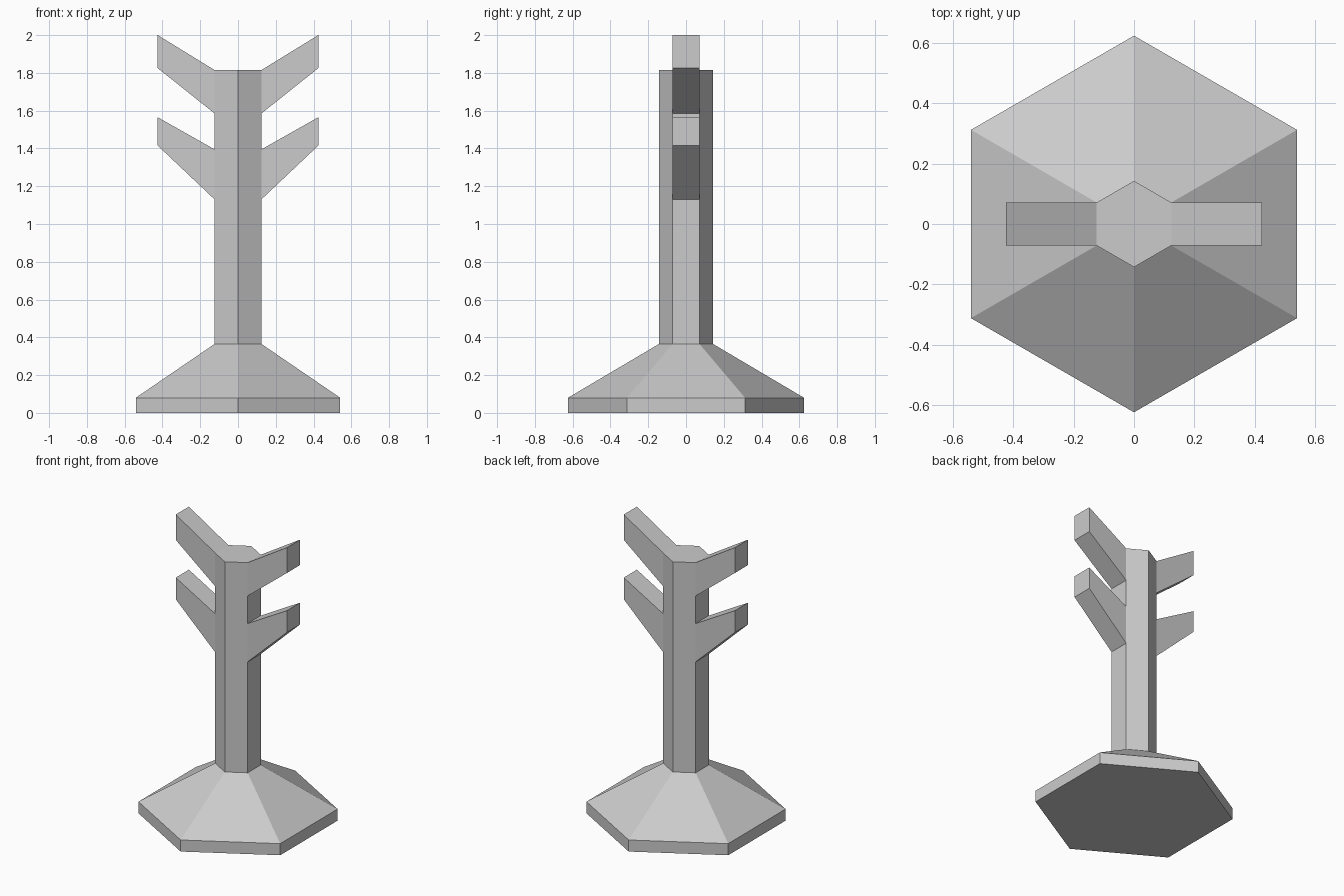
import bpy, bmesh, math

if "Cube" in bpy.data.objects:
    bpy.data.objects.remove(bpy.data.objects["Cube"])

bm = bmesh.new()

# Hexagonal base and post: (radius, height) of each ring, corners on the y axis
P = 0.143
profile = [(0.625, 0), (0.625, 0.08), (P, 0.365), (P, 1.13),
           (P, 1.395), (P, 1.585), (P, 1.815)]
rings = []
for r, z in profile:
    angles = [math.radians(60 * i - 30) for i in range(6)]
    rings.append([bm.verts.new((r * math.cos(a), r * math.sin(a), z)) for a in angles])

bm.faces.new(rings[0][::-1])
bm.faces.new(rings[-1])
sides = {}
for k, (low, high) in enumerate(zip(rings, rings[1:])):
    for i in range(6):
        j = (i + 1) % 6
        sides[k, i] = bm.faces.new((low[i], low[j], high[j], high[i]))


# Pegs: pull a post face outwards and upwards, tapering to the tip
def pull_peg(face, tip_bottom, tip_top, reach=0.425):
    middle = face.calc_center_median().z
    tip = bmesh.ops.extrude_discrete_faces(bm, faces=[face])["faces"][0]
    for v in tip.verts:
        v.co.x = math.copysign(reach, v.co.x)
        v.co.z = tip_top if v.co.z > middle else tip_bottom


for side in (0, 3):  # +x and -x faces
    pull_peg(sides[3, side], 1.415, 1.565)
    pull_peg(sides[5, side], 1.825, 2.0)

bmesh.ops.recalc_face_normals(bm, faces=bm.faces)
mesh = bpy.data.meshes.new("pegged_stand")
bm.to_mesh(mesh)
bm.free()
bpy.context.collection.objects.link(bpy.data.objects.new("pegged_stand", mesh))
